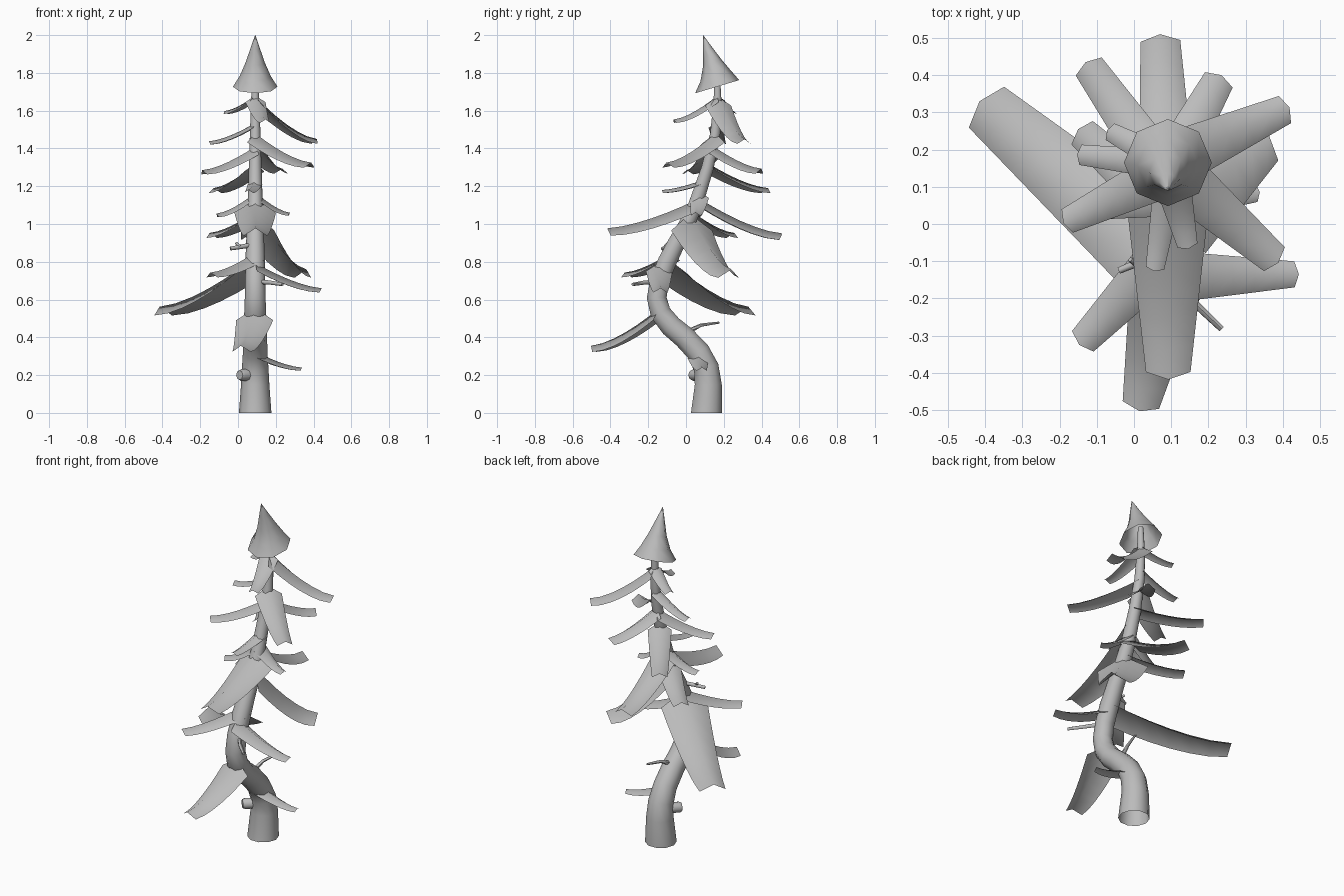
import bpy
import bmesh
import math
from mathutils import Vector

cube = bpy.data.objects.get("Cube")
if cube:
    bpy.data.objects.remove(cube, do_unlink=True)

grey = bpy.data.materials.new("plain_grey")
grey.use_nodes = True
grey.diffuse_color = (0.5, 0.5, 0.5, 1)
grey.node_tree.nodes["Principled BSDF"].inputs["Base Color"].default_value = grey.diffuse_color


def finish(name, bm, angle):
    mesh = bpy.data.meshes.new(name)
    bmesh.ops.recalc_face_normals(bm, faces=bm.faces)
    bm.to_mesh(mesh)
    bm.free()
    obj = bpy.data.objects.new(name, mesh)
    bpy.context.collection.objects.link(obj)
    mesh.materials.append(grey)
    bpy.ops.object.select_all(action="DESELECT")
    obj.select_set(True)
    bpy.context.view_layer.objects.active = obj
    bpy.ops.object.shade_smooth_by_angle(angle=math.radians(angle))
    return obj


def bridge(bm, rows, closed):
    """Join neighbouring rows of vertices with quads."""
    n = len(rows[0])
    for a, b in zip(rows, rows[1:]):
        for i in range(n if closed else n - 1):
            j = (i + 1) % n
            bm.faces.new((a[i], a[j], b[j], b[i]))


def tube(name, path, sides, capped=True, angle=60):
    """Loft rings along (point, radius) pairs."""
    bm = bmesh.new()
    pts = [Vector(p) for p, r in path]
    rows = []
    for k, (p, r) in enumerate(path):
        way = pts[min(k + 1, len(pts) - 1)] - pts[max(k - 1, 0)]
        side = way.cross(Vector((0, 1, 0.01))).normalized()
        up = side.cross(way).normalized()
        ring = []
        for i in range(sides):
            a = math.tau * i / sides
            ring.append(bm.verts.new(pts[k] + r * (side * math.cos(a) + up * math.sin(a))))
        rows.append(ring)
    bridge(bm, rows, True)
    if capped:
        bm.faces.new(rows[0])
        bm.faces.new(rows[-1])
    return finish(name, bm, angle)


# Trunk: y, z and radius along an S bend, open at the foot
X = 0.091
bend = [(0.108, 0, 0.086), (0.118, 0.15, 0.075), (0.107, 0.24, 0.07),
        (0.067, 0.32, 0.065), (-0.008, 0.40, 0.063), (-0.08, 0.46, 0.061),
        (-0.135, 0.53, 0.058), (-0.155, 0.61, 0.055), (-0.14, 0.70, 0.053),
        (-0.1, 0.80, 0.052), (-0.05, 0.90, 0.048), (0.005, 1.0, 0.044),
        (0.05, 1.1, 0.04), (0.115, 1.3, 0.034), (0.155, 1.48, 0.028),
        (0.167, 1.65, 0.022), (0.165, 1.8, 0.015)]
trunk = tube("trunk", [((X, y, z), r) for y, z, r in bend], 10, False)
for v in trunk.data.vertices:
    v.co.z = 0 if v.co.z < 0.06 else v.co.z


def trunk_y(z):
    for (ya, za, _), (yb, zb, _) in zip(bend, bend[1:]):
        if z <= zb:
            return ya + (yb - ya) * (z - za) / (zb - za)
    return bend[-1][0]


def bough(name, tip, z0, w0, w1, shift=0.0, steps=6):
    """Arched, drooping sheet running from the trunk to its tip."""
    bm = bmesh.new()
    start = Vector((X, trunk_y(z0) + shift, z0))
    tip = Vector(tip)
    out = Vector((tip.x - start.x, tip.y - start.y, 0))
    ahead = out.normalized()
    side = Vector((-ahead.y, ahead.x, 0))
    rows = []
    for k in range(steps + 1):
        t = k / steps
        w = w0 + (w1 - w0) * t
        p = start + out * t
        p.z = z0 + (tip.z - z0) * (1 - (1 - t) ** 1.5)
        drop = Vector((0, 0, -w * 0.32))
        drop += ahead * (0.06 * w0 * (1 - t) - 0.17 * w1 * t)
        rows.append([bm.verts.new(q) for q in
                     (p - side * w / 2 + drop, p, p + side * w / 2 + drop)])
    bridge(bm, rows, False)
    obj = finish(name, bm, 80)
    # Face the sheet upwards
    if sum(f.normal.z for f in obj.data.polygons) < 0:
        obj.data.flip_normals()


# Boughs: tip, height at the trunk, width at the trunk, width at the tip, root shift in y
boughs = [
    ("bough_low_left", (0.338, 0.085, 0.24), 0.325, 0.11, 0.05),
    ("bough_low_front", (0.015, -0.503, 0.355), 0.555, 0.20, 0.10),
    ("bough_long_back_right", (-0.415, 0.33, 0.562), 0.825, 0.26, 0.145, -0.02),
    ("bough_left_front", (0.443, -0.135, 0.66), 0.795, 0.14, 0.07, -0.04),
    ("bough_right_front", (-0.147, -0.325, 0.743), 0.85, 0.14, 0.08),
    ("bough_wide_left", (0.362, 0.24, 0.76), 1.055, 0.28, 0.14, -0.01),
    ("bough_mid_right_back", (-0.15, 0.255, 0.953), 1.065, 0.13, 0.085),
    ("bough_mid_front", (0.092, -0.418, 0.977), 1.13, 0.22, 0.12),
    ("bough_mid_back", (0.07, 0.51, 0.95), 1.14, 0.155, 0.107),
    ("bough_small_left", (0.275, 0.05, 1.06), 1.17, 0.10, 0.05),
    ("bough_small_right", (-0.115, 0.04, 1.055), 1.165, 0.10, 0.06),
    ("bough_small_front", (0.055, -0.127, 1.18), 1.235, 0.08, 0.05),
    ("bough_back_right", (-0.13, 0.435, 1.19), 1.32, 0.13, 0.085),
    ("bough_back_left", (0.235, 0.4, 1.293), 1.415, 0.12, 0.085),
    ("bough_high_right", (-0.19, 0.003, 1.285), 1.41, 0.13, 0.07),
    ("bough_high_front_left", (0.388, -0.104, 1.325), 1.48, 0.15, 0.085),
    ("bough_upper_right", (-0.153, 0.187, 1.438), 1.535, 0.08, 0.055),
    ("bough_upper_left", (0.418, 0.313, 1.45), 1.675, 0.15, 0.08),
    ("bough_top_front", (0.146, -0.067, 1.553), 1.68, 0.11, 0.055),
    ("bough_top_back_right", (-0.072, 0.252, 1.598), 1.68, 0.08, 0.05),
]
for spec in boughs:
    bough(*spec)

# Leaning, flared treetop, open underneath
treetop = tube("treetop", [((X, 0.165, 1.727), 0.118), ((X, 0.157, 1.785), 0.082),
                           ((X, 0.14, 1.855), 0.051), ((X, 0.113, 1.93), 0.025),
                           ((X, 0.09, 2.0), 0.001)], 8, False)
for v in treetop.data.vertices:
    if v.co.z < 1.83:
        v.co.z += (v.co.y - 0.165) * 0.16

# Bare twigs and a cut stub
tube("twig_front", [((0.1, -0.13, 0.695), 0.013), ((0.17, -0.22, 0.69), 0.011),
                    ((0.235, -0.282, 0.68), 0.009)], 6)
tube("twig_back", [((0.09, -0.01, 0.39), 0.017), ((0.1, 0.03, 0.44), 0.013),
                   ((0.11, 0.08, 0.465), 0.009), ((0.135, 0.175, 0.478), 0.006)], 6)
tube("twig_right", [((0.08, -0.07, 0.89), 0.013), ((0.02, -0.1, 0.88), 0.012),
                    ((-0.04, -0.125, 0.87), 0.01)], 6)
tube("twig_right_fork", [((0.01, -0.11, 0.88), 0.009), ((-0.01, -0.095, 0.9), 0.007)], 6)
tube("stub", [((0.08, 0.1, 0.2), 0.03), ((0.018, 0.04, 0.2), 0.032),
              ((0.008, 0.03, 0.2), 0.025)], 8)
